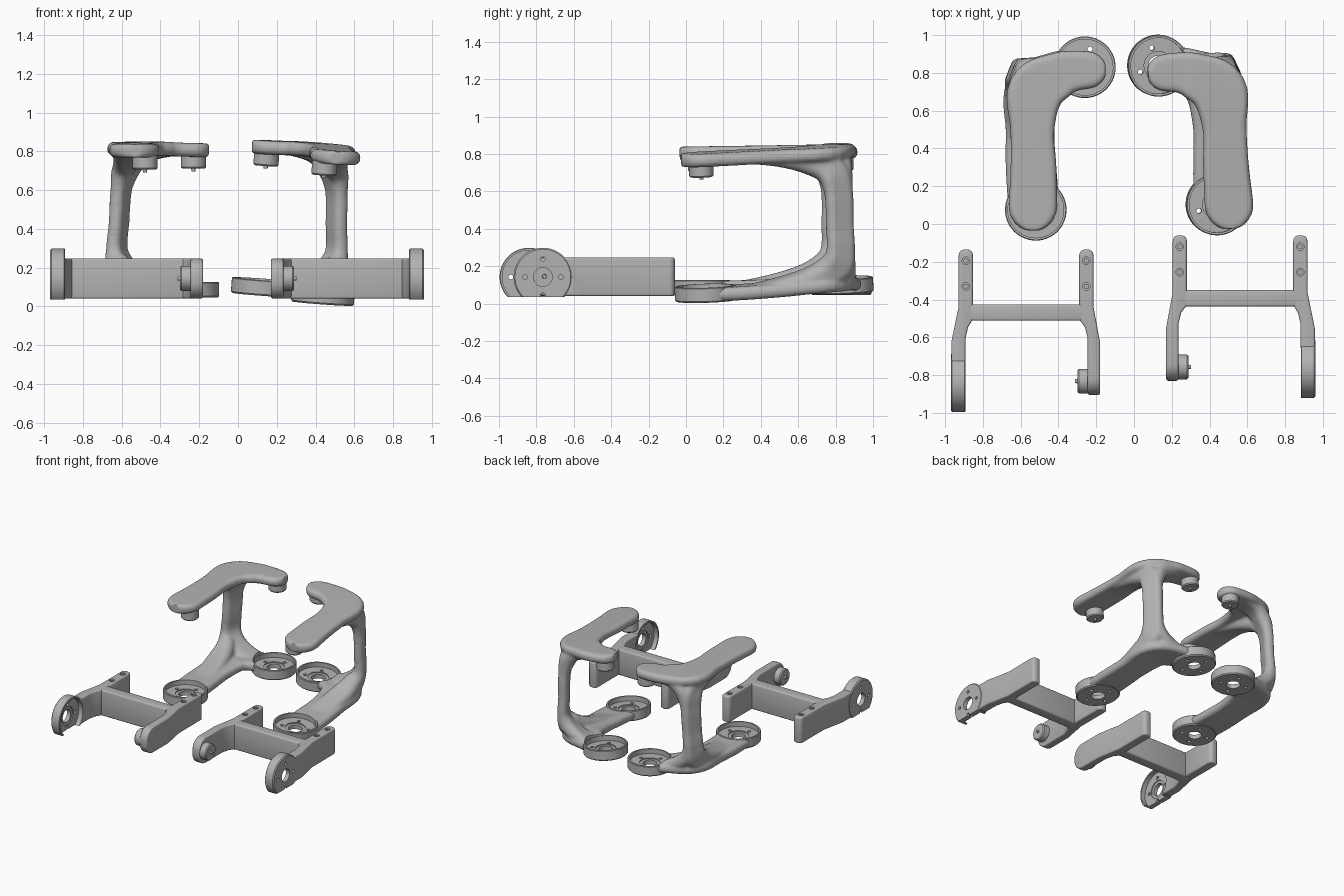
import bpy, bmesh
from math import radians, sin, cos, pi
from mathutils import Vector, Matrix

cube = bpy.data.objects.get("Cube")
if cube:
    bpy.data.objects.remove(cube)

grey = bpy.data.materials.new("matte grey")
grey.use_nodes = True
grey.diffuse_color = (0.45, 0.45, 0.45, 1)
grey.node_tree.nodes["Principled BSDF"].inputs["Base Color"].default_value = (0.45, 0.45, 0.45, 1)
Z = Vector((0, 0, 1))


def finish(name, bm):
    bmesh.ops.recalc_face_normals(bm, faces=bm.faces)
    me = bpy.data.meshes.new(name)
    bm.to_mesh(me)
    bm.free()
    me.materials.append(grey)
    ob = bpy.data.objects.new(name, me)
    bpy.context.collection.objects.link(ob)
    return ob


def bake(ob):
    dg = bpy.context.evaluated_depsgraph_get()
    me = bpy.data.meshes.new_from_object(ob.evaluated_get(dg))
    ob.modifiers.clear()
    ob.data = me
    if not me.materials:
        me.materials.append(grey)


def cylinder(name, centre, radius, depth, axis="Z"):
    bm = bmesh.new()
    bmesh.ops.create_cone(bm, cap_ends=True, segments=48, radius1=radius, radius2=radius, depth=depth)
    turn = Matrix.Rotation(pi / 2, 4, "Y") if axis == "X" else Matrix()
    bm.transform(Matrix.Translation(centre) @ turn)
    return finish(name, bm)


def box(name, lo, hi):
    lo, hi = Vector(lo), Vector(hi)
    bm = bmesh.new()
    bmesh.ops.create_cube(bm, size=1)
    bm.transform(Matrix.Translation((lo + hi) / 2) @ Matrix.Diagonal((*(hi - lo), 1)))
    return finish(name, bm)


def cut(ob, cutters):
    for c in cutters:
        c.hide_render = True
        m = ob.modifiers.new("cut", "BOOLEAN")
        m.operation, m.object = "DIFFERENCE", c
    bake(ob)
    for c in cutters:
        bpy.data.objects.remove(c)


def lathe(name, profile, matrix, closed):
    bm = bmesh.new()
    vs = [bm.verts.new((r, 0, z)) for r, z in profile]
    es = [bm.edges.new(p) for p in zip(vs, vs[1:])]
    if closed:
        es.append(bm.edges.new((vs[-1], vs[0])))
    bmesh.ops.spin(bm, geom=vs + es, axis=Z, cent=(0, 0, 0), angle=2 * pi, steps=56)
    bmesh.ops.remove_doubles(bm, verts=bm.verts, dist=0.0002)
    bm.transform(matrix)
    return finish(name, bm)


def smooth_path(pts, steps=6):
    p = [Vector(q) for q in [pts[0]] + pts + [pts[-1]]]
    out = []
    for a, b, c, d in zip(p, p[1:], p[2:], p[3:]):
        for i in range(steps):
            t = i / steps
            out.append(b + (c - a) * (t / 2) + (a * 2 - b * 5 + c * 4 - d) * (t * t / 2)
                       + (b * 3 - a - c * 3 + d) * (t ** 3 / 2))
    return out + [p[-1]]


def sweep(bm, pts, side=None, round_ends=False):
    """Rounded-box section along points of (x, y, z, half width, half thickness)."""
    path = smooth_path(pts)
    frames = []
    for i, p in enumerate(path):
        a, b = path[max(i - 1, 0)], path[min(i + 1, len(path) - 1)]
        t = (b - a).to_3d().normalized() if len(a) == 3 else Vector((b - a)[:3]).normalized()
        frames.append((Vector(p[:3]), t, p[3], p[4]))
    if round_ends:
        c0, t0, w0, h0 = frames[0]
        c1, t1, w1, h1 = frames[-1]
        angles = [radians(k) for k in (20, 40, 58, 72)]
        frames = ([(c0 - t0 * w0 * sin(a), t0, w0 * cos(a), h0) for a in reversed(angles)] + frames
                  + [(c1 + t1 * w1 * sin(a), t1, w1 * cos(a), h1) for a in angles])
    rings = []
    for c, t, w, h in frames:
        u = Vector(side) if side else Z.cross(t)
        u = (u - t * u.dot(t)).normalized()
        v = t.cross(u)
        r = min(w, h) * 0.9
        ring = []
        for k in range(24):
            ca, sa = cos((k + .5) * pi / 12), sin((k + .5) * pi / 12)
            x = (w - r) * (1 if ca > 0 else -1) + r * ca
            y = (h - r) * (1 if sa > 0 else -1) + r * sa
            ring.append(bm.verts.new(c + u * x + v * y))
        rings.append(ring)
    for a, b in zip(rings, rings[1:]):
        for k in range(24):
            bm.faces.new((a[k], a[k - 1], b[k - 1], b[k]))
    bm.faces.new(rings[0])
    bm.faces.new(rings[-1])


def cup(name, matrix, spin=0):
    """Shallow open dish with a centre hole and four screw holes."""
    ob = lathe(name, [(.052, 0), (.155, 0), (.163, .008), (.163, .076), (.159, .08), (.148, .08),
                      (.148, .042), (.075, .042), (.075, .034), (.052, .034)], Matrix(), True)
    cut(ob, [cylinder("screw_cutter", (.1 * cos(a), .1 * sin(a), .02), .013, .1)
             for a in (radians(spin + 90 * k) for k in range(4))])
    ob.data.transform(matrix)
    return ob


def knob(name, matrix):
    return lathe(name, [(0, 0), (.065, 0), (.065, .066), (.058, .074), (.012, .074), (.01, .088), (0, .088)],
                 matrix, False)


# Curved bracket: two bent plates joined by a flared column
bm = bmesh.new()
sweep(bm, [(.535, .09, .805, .13, .036), (.532, .3, .808, .122, .036), (.538, .5, .811, .117, .036),
           (.52, .7, .814, .15, .036), (.4, .785, .814, .125, .036), (.32, .81, .81, .108, .036),
           (.245, .815, .808, .1, .036)], round_ends=True)
sweep(bm, [(.53, .09, .083, .135, .037), (.545, .3, .088, .135, .037), (.55, .5, .097, .13, .037),
           (.535, .7, .112, .15, .037), (.42, .785, .105, .125, .037), (.28, .825, .085, .11, .037)], round_ends=True)
sweep(bm, [(.535, .3, .805, .08, .028), (.55, .48, .795, .08, .042), (.57, .64, .768, .07, .06),
           (.588, .765, .72, .055, .085), (.603, .8, .6, .04, .08), (.615, .8, .42, .038, .078),
           (.625, .8, .3, .04, .08), (.615, .77, .21, .06, .09), (.595, .64, .15, .085, .063),
           (.57, .48, .115, .09, .045), (.55, .3, .09, .08, .03)], side=(.93, .37, 0))
sweep(bm, [(.33, .81, .805, .08, .028), (.47, .8, .788, .08, .042), (.555, .8, .73, .08, .055),
           (.603, .8, .6, .078, .04), (.615, .8, .42, .075, .038), (.625, .8, .3, .078, .04),
           (.585, .8, .2, .08, .055), (.48, .8, .13, .085, .045), (.33, .82, .09, .08, .03)], side=(-.37, .93, 0))
body = finish("curved_bracket", bm)
m = body.modifiers.new("blend", "REMESH")
m.mode, m.voxel_size = "VOXEL", 0.011
m = body.modifiers.new("soften", "SMOOTH")
m.factor, m.iterations = 0.5, 6
bake(body)
front, back = Vector((.52, .075, 0)), Vector((.26, .83, 0))
cut(body, [cylinder("dish_cutter", p + Z * .1, .153, .4) for p in (front, back)])

lift = Z * .045
down = Matrix.Rotation(pi, 4, "X")
bracket = [body,
           cup("front_dish", Matrix.Translation(front + lift), 16),
           cup("back_dish", Matrix.Translation(back + lift), 16),
           knob("front_knob", Matrix.Translation((.48, .075, .78)) @ down),
           knob("back_knob", Matrix.Translation((.23, .83, .785)) @ down)]

# Forked bracket: crossbar, two arms, a dish and a knob
low, high = .04, .247


def arm(name, outline, tip_radius=0):
    bm = bmesh.new()
    f = bm.faces.new([bm.verts.new((x, y, low)) for x, y in outline])
    up = bmesh.ops.extrude_face_region(bm, geom=[f])["geom"]
    bmesh.ops.translate(bm, verts=[v for v in up if isinstance(v, bmesh.types.BMVert)], vec=Z * (high - low))
    tip, tail = min(p[1] for p in outline), max(p[1] for p in outline)

    def edges(y, vertical):
        return [e for e in bm.edges if all(abs(v.co.y - y) < 1e-4 for v in e.verts)
                and (abs(e.verts[0].co.z - e.verts[1].co.z) > .01) == vertical]
    bmesh.ops.bevel(bm, geom=edges(tail, True), offset=.03, segments=6, profile=.5, affect="EDGES")
    if tip_radius:
        bmesh.ops.bevel(bm, geom=edges(tip, False), offset=tip_radius, segments=8, profile=.5, affect="EDGES")
    return finish(name, bm)


def soften(ob, width=.011):
    m = ob.modifiers.new("soften", "BEVEL")
    m.width, m.segments, m.angle_limit = width, 3, radians(40)
    bake(ob)


def screw_holes(x):
    return [cylinder("screw_cutter", (x, y, high), r, d) for y in (-.12, -.255)
            for r, d in ((.02, .02), (.011, .1))]


dish_arm = arm("dish_arm", [(.843, -.06), (.918, -.06), (.918, -.36), (.957, -.55), (.957, -.77),
                            (.882, -.77), (.882, -.53), (.868, -.47), (.843, -.43)])
knob_arm = arm("knob_arm", [(.28, -.06), (.205, -.06), (.205, -.36), (.17, -.55), (.17, -.83),
                            (.235, -.83), (.235, -.53), (.25, -.47), (.28, -.43)], .09)
crossbar = box("crossbar", (.23, -.437, low), (.89, -.35, high))
for ob in (dish_arm, knob_arm, crossbar):
    soften(ob)
hub = Vector((.96, -.765, .142))
cut(dish_arm, screw_holes(.88) + [cylinder("dish_cutter", hub, .145, .4, "X")])
cut(knob_arm, screw_holes(.2425))
side_dish = cup("side_dish", Matrix.Translation(hub) @ Matrix.Rotation(-pi / 2, 4, "Y") @ Matrix.Scale(.96, 4))
cut(side_dish, [box("base_cutter", (.8, -1, -.2), (1.1, -.5, .036))])
fork = [dish_arm, knob_arm, crossbar, side_dish,
        knob("side_knob", Matrix.Translation((.215, -.757, .145)) @ Matrix.Rotation(pi / 2, 4, "Y"))]

# Mirrored copies on the right; the left curved bracket leans slightly
flip = Matrix.Scale(-1, 4, (1, 0, 0))
lean = (Matrix.Translation((.435, .105, .015)) @ Matrix.Rotation(radians(4), 4, "Z")
        @ Matrix.Rotation(radians(4), 4, "Y") @ Matrix.Rotation(radians(2), 4, "X")
        @ Matrix.Translation(-(front + lift)))
parts = []
for group, left, right in ((bracket, lean, flip),
                           (fork, Matrix(), Matrix.Translation((-.01, -.075, 0)) @ flip)):
    for ob in group:
        twin = bpy.data.objects.new("right_" + ob.name, ob.data.copy())
        bpy.context.collection.objects.link(twin)
        twin.data.transform(right)
        twin.data.flip_normals()
        ob.data.transform(left)
        ob.name = "left_" + ob.name
        parts += [ob, twin]

bpy.ops.object.select_all(action="DESELECT")
for ob in parts:
    ob.select_set(True)
bpy.context.view_layer.objects.active = parts[0]
bpy.ops.object.shade_smooth_by_angle(angle=radians(35))
